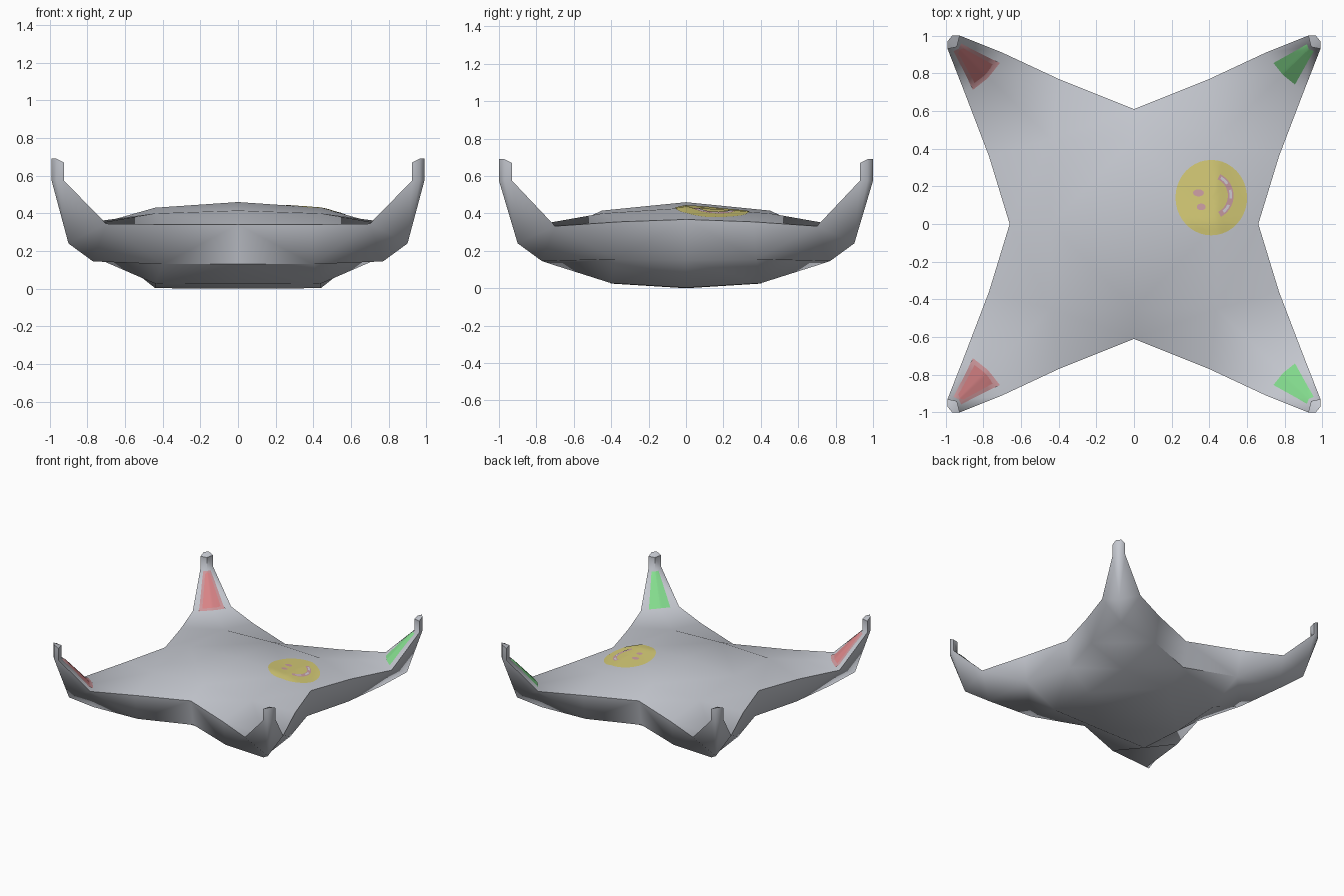
import bpy, bmesh, math
from mathutils import Vector
from mathutils.bvhtree import BVHTree

if "Cube" in bpy.data.objects:
    bpy.data.objects.remove(bpy.data.objects["Cube"])


def material(name, rgb):
    m = bpy.data.materials.new(name)
    m.diffuse_color = (*rgb, 1)
    m.use_nodes = True
    m.node_tree.nodes["Principled BSDF"].inputs["Base Color"].default_value = m.diffuse_color
    return m


GREY = material("body grey", (0.56, 0.58, 0.63))
YELLOW = material("yellow", (0.66, 0.59, 0.18))
PINK = material("dusty pink", (0.60, 0.34, 0.37))
PALE = material("pale lavender", (0.66, 0.64, 0.70))
RED = material("red", (0.72, 0.24, 0.25))
RED_EDGE = material("soft red edge", (0.61, 0.31, 0.33))
GREEN = material("green", (0.24, 0.74, 0.28))


def add_object(name, bm, mat):
    me = bpy.data.meshes.new(name)
    bm.to_mesh(me)
    ob = bpy.data.objects.new(name, me)
    bpy.context.collection.objects.link(ob)
    me.materials.append(mat)
    bpy.context.view_layer.objects.active = ob
    ob.select_set(True)
    bpy.ops.object.shade_smooth_by_angle(angle=math.radians(58))
    ob.select_set(False)
    return ob


# One quarter of the star body: top sheet, rim, underside and raised arm
P = {
    # top sheet
    "G": (0, 0, .46), "H": (.44, 0, .43), "I": (0, .45, .415), "J": (.44, .45, .40),
    "K": (.785, .79, .34),
    # rim
    "A": (0, .61, .34), "B": (.40, .77, .34), "C": (.70, .91, .345),
    "D": (.66, 0, .368), "E": (.77, .36, .355), "F": (.90, .70, .332),
    # underside
    "g": (0, 0, 0), "h": (.44, 0, .003), "i": (0, .40, .025), "j": (.44, .40, .027),
    "a": (0, .575, .13), "b": (.40, .725, .13), "d": (.625, 0, .15), "e": (.735, .375, .155),
    "k": (.77, .77, .145), "l": (.90, .90, .24),
    # arm neck ring and tip ring
    "1": (.99, .93, .575), "2": (.94, .94, .575), "3": (.925, 1, .575),
    "4": (.965, 1, .575), "5": (.99, .97, .575),
    "6": (.99, .93, .67), "7": (.94, .94, .67), "8": (.925, 1, .67),
    "9": (.965, 1, .69), "0": (.99, .97, .69),
}
FACES = ("GHJI HDEJ IJBA JEFK JKCB KF12 K23C "
         "ghji hdej ijba jekb DEed ABba EFke BCkb Fkl Ckl Fl51 Cl43 l54 "
         "1276 2387 3498 4509 5160 67890").replace("67890", "67890".translate(
             str.maketrans("", "", ""))).split()

bm = bmesh.new()
for sx in (1, -1):
    for sy in (1, -1):
        vs = {k: bm.verts.new((x * sx, y * sy, z)) for k, (x, y, z) in P.items()}
        for f in FACES:
            bm.faces.new([vs[c] for c in f])
bmesh.ops.remove_doubles(bm, verts=bm.verts, dist=0.0005)
bmesh.ops.triangulate(bm, faces=bm.faces)
bmesh.ops.recalc_face_normals(bm, faces=bm.faces)
bm.normal_update()
surface = BVHTree.FromBMesh(bm)
add_object("star_body", bm, GREY)
bm.free()


def decal(name, mat, polys, lift, cuts=0):
    """Thin painted sheet: flat polygons dropped onto the body surface."""
    b = bmesh.new()
    for poly in polys:
        b.faces.new([b.verts.new((x, y, 0)) for x, y in poly])
    bmesh.ops.remove_doubles(b, verts=b.verts, dist=0.0001)
    if cuts:
        bmesh.ops.subdivide_edges(b, edges=b.edges[:], cuts=cuts, use_grid_fill=True)
    b.normal_update()
    for f in b.faces:
        if f.normal.z < 0:
            f.normal_flip()
    for v in b.verts:
        hit, n, _, _ = surface.ray_cast(Vector((v.co.x, v.co.y, 2)), Vector((0, 0, -1)))
        if hit:
            v.co = hit + n * (lift if n.z > 0 else -lift)
    b.normal_update()
    add_object(name, b, mat)
    b.free()


def disc(cx, cy, rx, ry, rings, seg):
    def pt(r, s):
        t = math.tau * (s % seg) / seg
        return (cx + rx * r / rings * math.cos(t), cy + ry * r / rings * math.sin(t))
    out = [[(cx, cy), pt(1, s), pt(1, s + 1)] for s in range(seg)]
    for r in range(1, rings):
        out += [[pt(r, s), pt(r + 1, s), pt(r + 1, s + 1), pt(r, s + 1)] for s in range(seg)]
    return out


def arc(cx, cy, r, half, a0, a1, n):
    def pt(q, s):
        t = math.radians(a0 + (a1 - a0) * s / n)
        return (cx + q * math.cos(t), cy + q * math.sin(t))
    return [[pt(r - half, s), pt(r + half, s), pt(r + half, s + 1), pt(r - half, s + 1)]
            for s in range(n)]


# Smiling face on the top sheet
decal("face_disc", YELLOW, disc(.41, .14, .19, .20, 8, 40), .003)
decal("upper_eye", PINK, disc(.342, .165, .029, .019, 2, 14), .006)
decal("lower_eye", PINK, disc(.357, .09, .024, .018, 2, 14), .006)
decal("mouth", PINK, arc(.40, .15, .112, .015, -62, 64, 18), .006)
for i, start in enumerate((-50, -8, 34)):
    decal(f"mouth_highlight_{i}", PALE, arc(.40, .15, .112, .007, start, start + 24, 6), .008)

# Coloured pads on the inner side of each arm: red left, green right
OUTER = [(.775, .775), (.855, .712), (.958, .92), (.932, .932)]
INNER = [(.79, .79), (.845, .745), (.935, .91), (.928, .928)]
GREEN_PAD = [(.79, .795), (.856, .742), (.955, .92), (.93, .93)]


def pad(name, mat, half, sx, sy, lift):
    halves = (half, [(y, x) for x, y in half])
    decal(name, mat, [[(x * sx, y * sy) for x, y in h] for h in halves], lift, 6)


for sy, end in ((-1, "front"), (1, "back")):
    pad(f"{end}_red_pad_edge", RED_EDGE, OUTER, -1, sy, .003)
    pad(f"{end}_red_pad", RED, INNER, -1, sy, .006)
    pad(f"{end}_green_pad", GREEN, GREEN_PAD, 1, sy, .003)
